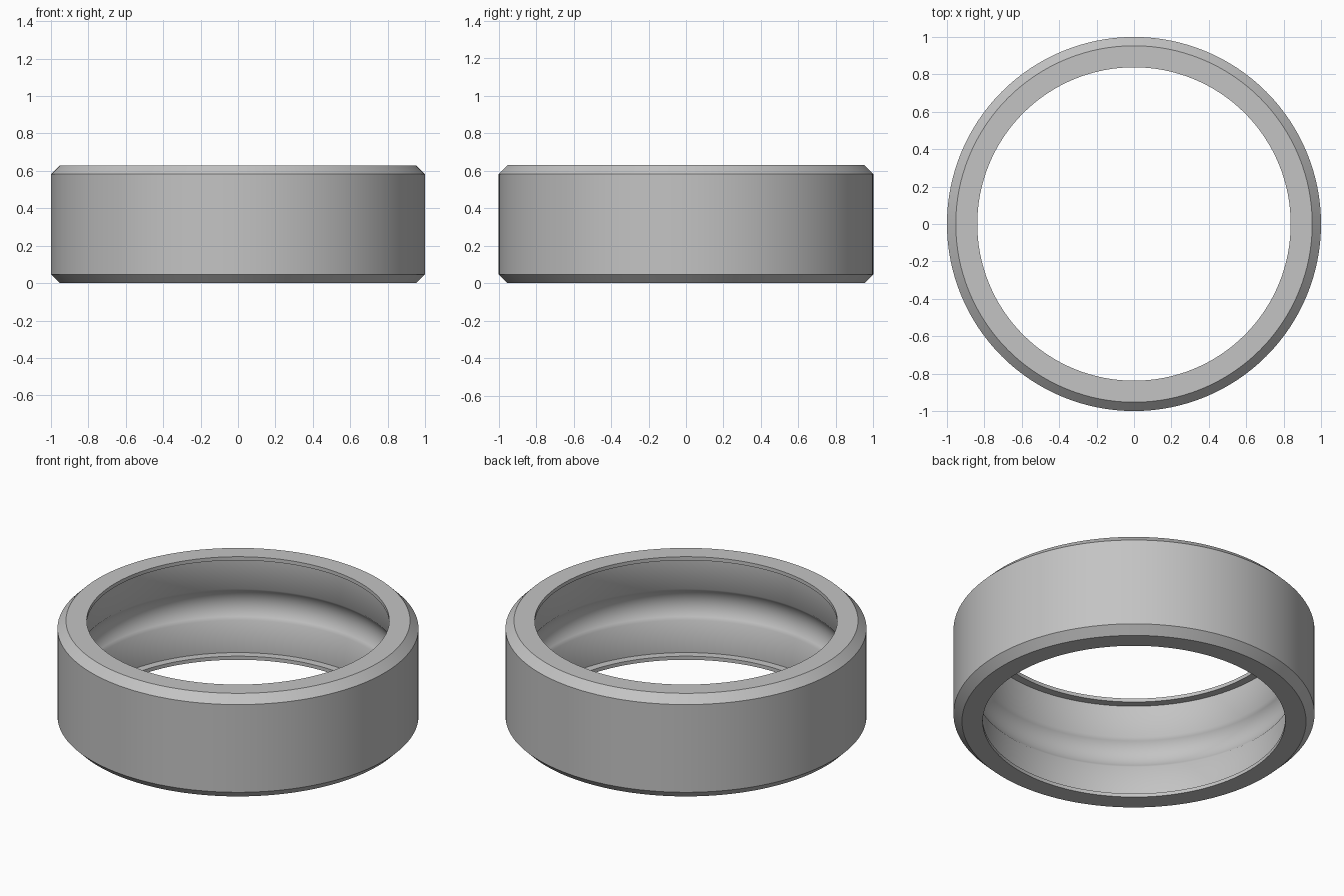
import bpy, bmesh, math

cube = bpy.data.objects.get("Cube")
if cube:
    bpy.data.objects.remove(cube, do_unlink=True)

HEIGHT, OUTER, CHAMFER = 0.63, 1.0, 0.047
LIP_RADIUS, LIP_HEIGHT = 0.838, 0.022
WALL_RADIUS = 0.885
GROOVE_HALF, GROOVE_DEPTH = 0.095, 0.037
MID = HEIGHT / 2
STEPS = 128

# Plain steel material
steel = bpy.data.materials.new("steel grey")
steel.use_nodes = True
colour = (0.55, 0.55, 0.55, 1)
steel.diffuse_color = colour
steel.node_tree.nodes["Principled BSDF"].inputs["Base Color"].default_value = colour


def groove_points(count=10):
    """Shallow circular arc cut into the inner wall, from bottom to top."""
    radius = (GROOVE_HALF ** 2 + GROOVE_DEPTH ** 2) / (2 * GROOVE_DEPTH)
    centre = WALL_RADIUS + GROOVE_DEPTH - radius
    half = math.asin(GROOVE_HALF / radius)
    angles = [half * (2 * i / count - 1) for i in range(count + 1)]
    return [(centre + radius * math.cos(a), MID + radius * math.sin(a)) for a in angles]


# Lower half of the section, mirrored about mid height for the upper half
lower = [
    (WALL_RADIUS, LIP_HEIGHT),
    (LIP_RADIUS, LIP_HEIGHT),
    (LIP_RADIUS, 0),
    (OUTER - CHAMFER, 0),
    (OUTER, CHAMFER),
]
upper = [(r, HEIGHT - z) for r, z in reversed(lower)]
section = lower + upper + groove_points()[::-1]

# Spin the section into a bearing outer ring
bm = bmesh.new()
verts = [bm.verts.new((r, 0, z)) for r, z in section]
edges = [bm.edges.new((v, verts[i - 1])) for i, v in enumerate(verts)]
bmesh.ops.spin(bm, geom=verts + edges, cent=(0, 0, 0), axis=(0, 0, 1),
               angle=math.tau, steps=STEPS, use_duplicate=False)
bmesh.ops.remove_doubles(bm, verts=bm.verts[:], dist=0.0001)
bmesh.ops.recalc_face_normals(bm, faces=bm.faces[:])
mesh = bpy.data.meshes.new("bearing_outer_ring")
bm.to_mesh(mesh)
bm.free()
mesh.materials.append(steel)

ring = bpy.data.objects.new("bearing_outer_ring", mesh)
bpy.context.collection.objects.link(ring)
bpy.ops.object.select_all(action='DESELECT')
ring.select_set(True)
bpy.context.view_layer.objects.active = ring
bpy.ops.object.shade_smooth_by_angle(angle=math.radians(42))
